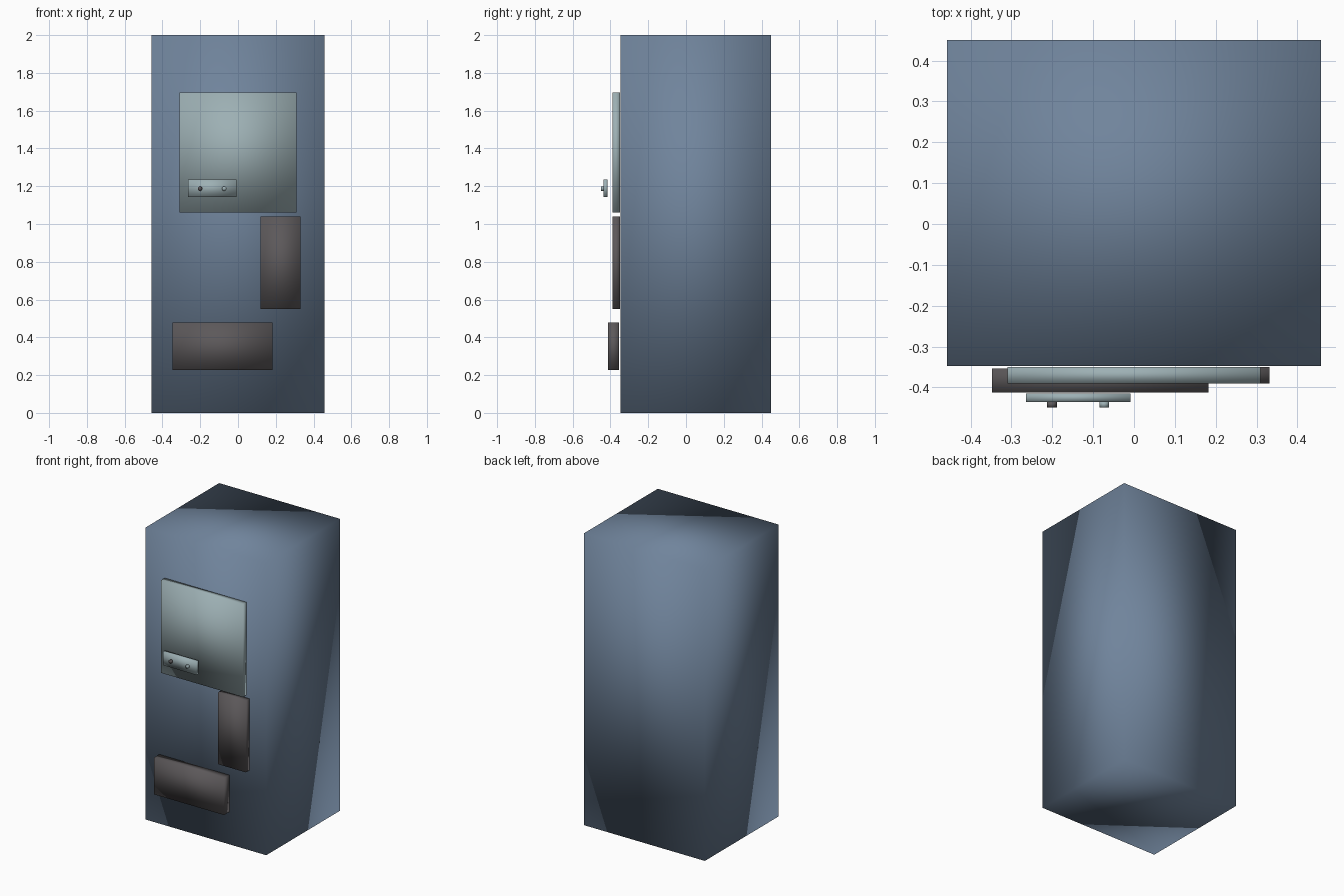
import bpy
from math import pi

cube = bpy.data.objects.get("Cube")
if cube:
    bpy.data.objects.remove(cube, do_unlink=True)


def material(name, r, g, b):
    m = bpy.data.materials.new(name)
    m.use_nodes = True
    m.diffuse_color = (r, g, b, 1)
    m.node_tree.nodes["Principled BSDF"].inputs["Base Color"].default_value = (r, g, b, 1)
    return m


def finish(name, mat):
    ob = bpy.context.object
    ob.name = ob.data.name = name
    ob.data.materials.append(mat)
    bpy.ops.object.transform_apply(location=False, rotation=True, scale=True)
    # Soft shading runs across every edge
    bpy.ops.object.shade_smooth()
    return ob


def box(name, mat, x, y, z):
    """Box between the given (low, high) pairs."""
    spans = (x, y, z)
    bpy.ops.mesh.primitive_cube_add(size=1, location=[(a + b) / 2 for a, b in spans])
    bpy.context.object.scale = [b - a for a, b in spans]
    return finish(name, mat)


def knob(name, mat, x):
    bpy.ops.mesh.primitive_cylinder_add(vertices=16, radius=0.012, depth=0.014,
                                        location=(x, -0.442, 1.187), rotation=(pi / 2, 0, 0))
    return finish(name, mat)


blue = material("slate blue", 0.162, 0.231, 0.332)
pale = material("pale grey green", 0.337, 0.434, 0.456)
dark = material("charcoal", 0.107, 0.098, 0.102)

# Cabinet
box("cabinet", blue, (-0.458, 0.458), (-0.348, 0.45), (0, 2))

# Front panels
box("display_panel", pale, (-0.31, 0.31), (-0.39, -0.35), (1.06, 1.695))
box("side_panel", dark, (0.12, 0.332), (-0.39, -0.35), (0.55, 1.04))
box("lower_tray", dark, (-0.348, 0.182), (-0.412, -0.354), (0.226, 0.478))

# Control plate and its knobs
box("control_plate", pale, (-0.264, -0.009), (-0.436, -0.415), (1.143, 1.235))
knob("right_knob", dark, -0.201)
knob("left_knob", pale, -0.073)
